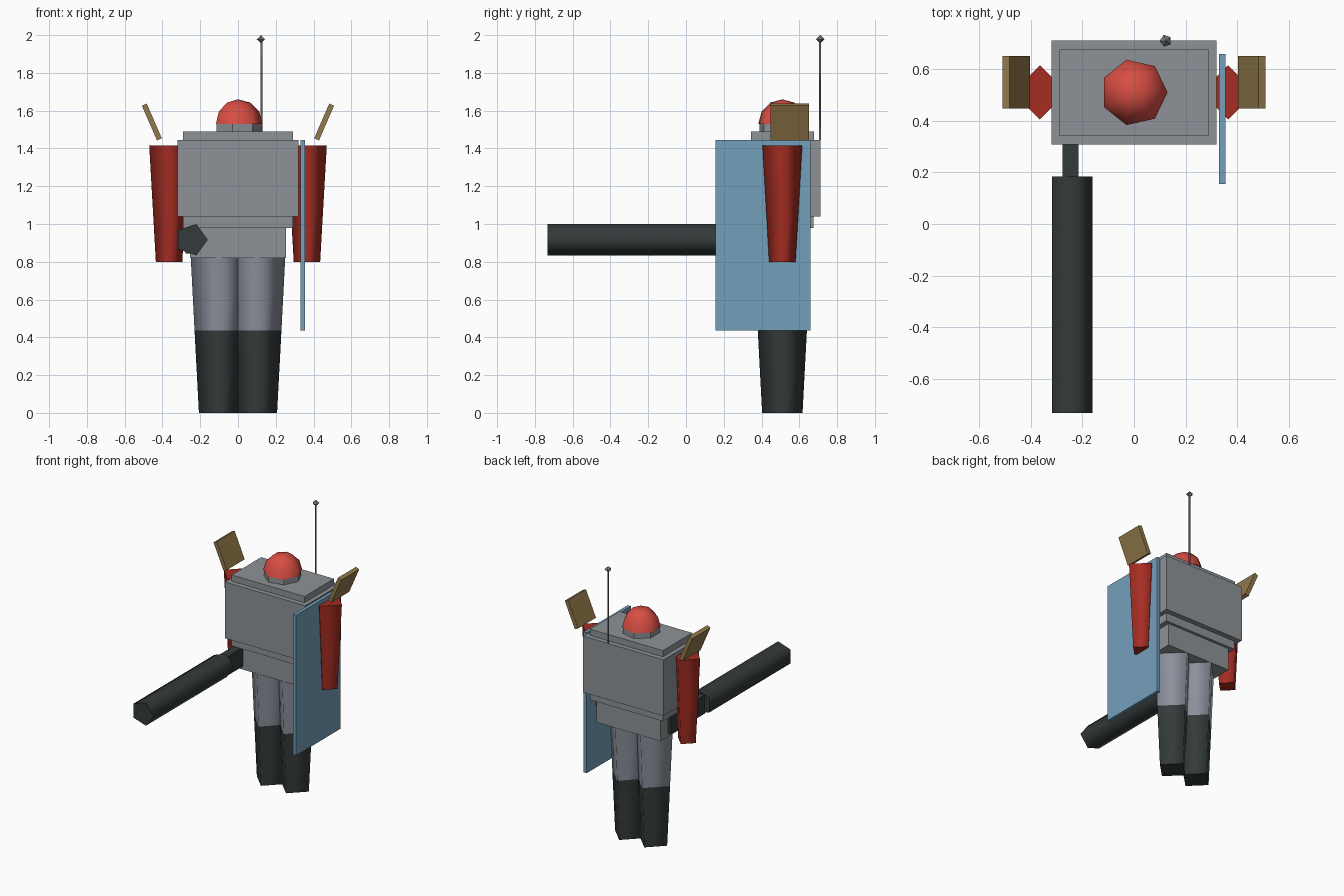
import bpy
import bmesh
from math import cos, sin, pi, radians

if "Cube" in bpy.data.objects:
    bpy.data.objects.remove(bpy.data.objects["Cube"])


def material(name, rgb):
    m = bpy.data.materials.new(name)
    m.use_nodes = True
    m.diffuse_color = (*rgb, 1)
    node = next(n for n in m.node_tree.nodes if n.type == "BSDF_PRINCIPLED")
    node.inputs["Base Color"].default_value = (*rgb, 1)
    return m


steel = material("steel_grey", (0.27, 0.29, 0.31))
cloth = material("cool_grey", (0.26, 0.28, 0.33))
dark = material("charcoal", (0.034, 0.043, 0.042))
red = material("dark_red", (0.38, 0.026, 0.016))
bright_red = material("bright_red", (0.68, 0.075, 0.055))
blue = material("shield_blue", (0.175, 0.35, 0.5))
gold = material("dull_gold", (0.29, 0.195, 0.07))
wire = material("antenna_grey", (0.19, 0.195, 0.2))

MID_Y = 0.51


def finish(name, bm, mats):
    bmesh.ops.recalc_face_normals(bm, faces=bm.faces)
    mesh = bpy.data.meshes.new(name)
    bm.to_mesh(mesh)
    bm.free()
    for m in mats:
        mesh.materials.append(m)
    obj = bpy.data.objects.new(name, mesh)
    bpy.context.collection.objects.link(obj)
    return obj


def box(name, x, y, z, mat):
    """Box from its (min, max) range on each axis."""
    bm = bmesh.new()
    bmesh.ops.create_cube(bm, size=1)
    for v in bm.verts:
        for i, (lo, hi) in enumerate((x, y, z)):
            v.co[i] = (lo + hi) / 2 + v.co[i] * (hi - lo)
    return finish(name, bm, [mat])


def loft(name, profile, sides, location, mats, phase=0, smooth=True):
    """Stack of polygon rings from (height, radius); one material per band or one for all."""
    bm = bmesh.new()
    rings = []
    for h, r in profile:
        if r == 0:
            rings.append([bm.verts.new((0, 0, h))] * sides)
        else:
            angles = [phase + 2 * pi * i / sides for i in range(sides)]
            rings.append([bm.verts.new((r * cos(a), r * sin(a), h)) for a in angles])
    for band, (low, high) in enumerate(zip(rings, rings[1:])):
        for i in range(sides):
            j = (i + 1) % sides
            corners = list(dict.fromkeys((low[i], low[j], high[j], high[i])))
            face = bm.faces.new(corners)
            face.smooth = smooth
            face.material_index = min(band, len(mats) - 1)
    # Flat end caps
    for ring, index in ((rings[0], 0), (rings[-1], len(mats) - 1)):
        if ring[0] is not ring[1]:
            bm.faces.new(ring).material_index = index
    obj = finish(name, bm, mats)
    obj.location = location
    return obj


# Body blocks
box("torso", (-0.32, 0.32), (0.308, 0.712), (1.04, 1.445), steel)
box("shoulder_plate", (-0.29, 0.29), (0.343, 0.677), (1.445, 1.49), steel)
box("waist_plate", (-0.29, 0.29), (0.343, 0.675), (0.98, 1.04), steel)
box("pelvis", (-0.255, 0.255), (0.365, 0.655), (0.82, 0.98), steel)

# Neck and domed head
loft("neck", [(1.49, 0.125), (1.53, 0.125)], 7, (0, MID_Y, 0), [steel], smooth=False)
dome = [(0.13 * sin(radians(a)), 0.13 * cos(radians(a))) for a in (0, 30, 60)]
loft("head", dome + [(0.13, 0)], 7, (0, MID_Y, 1.53), [bright_red])

# Mirrored limbs and shoulder fins
for side, s in (("left", 1), ("right", -1)):
    loft(side + "_leg", [(0, 0.107), (0.435, 0.13), (0.82, 0.15)], 4,
         (0.1 * s, MID_Y, 0), [dark, cloth])
    loft(side + "_arm", [(0.8, 0.07), (1.415, 0.105)], 4,
         (0.365 * s, MID_Y, 0), [red])
    fin = box(side + "_shoulder_fin", (-0.014, 0.014), (-0.102, 0.102), (-0.1, 0.1), gold)
    fin.location = (0.456 * s, 0.55, 1.54)
    fin.rotation_euler.y = radians(23.5) * s

# Shield on the left arm
box("shield", (0.33, 0.355), (0.155, 0.658), (0.435, 1.445), blue)

# Long gun barrel and its stock on the right
barrel = loft("gun_barrel", [(-0.185, 0.087), (0.733, 0.087)], 5, (-0.247, 0, 0.917), [dark])
barrel.rotation_euler.x = radians(90)
box("gun_stock", (-0.278, -0.215), (0.18, 0.57), (0.845, 0.98), dark)

# Antenna with faceted tip
loft("antenna_rod", [(1.445, 0.006), (1.975, 0.006)], 5, (0.123, 0.71, 0), [wire])
loft("antenna_tip", [(-0.022, 0), (0, 0.024), (0.022, 0)], 5, (0.123, 0.71, 1.978),
     [wire], phase=pi, smooth=False)
